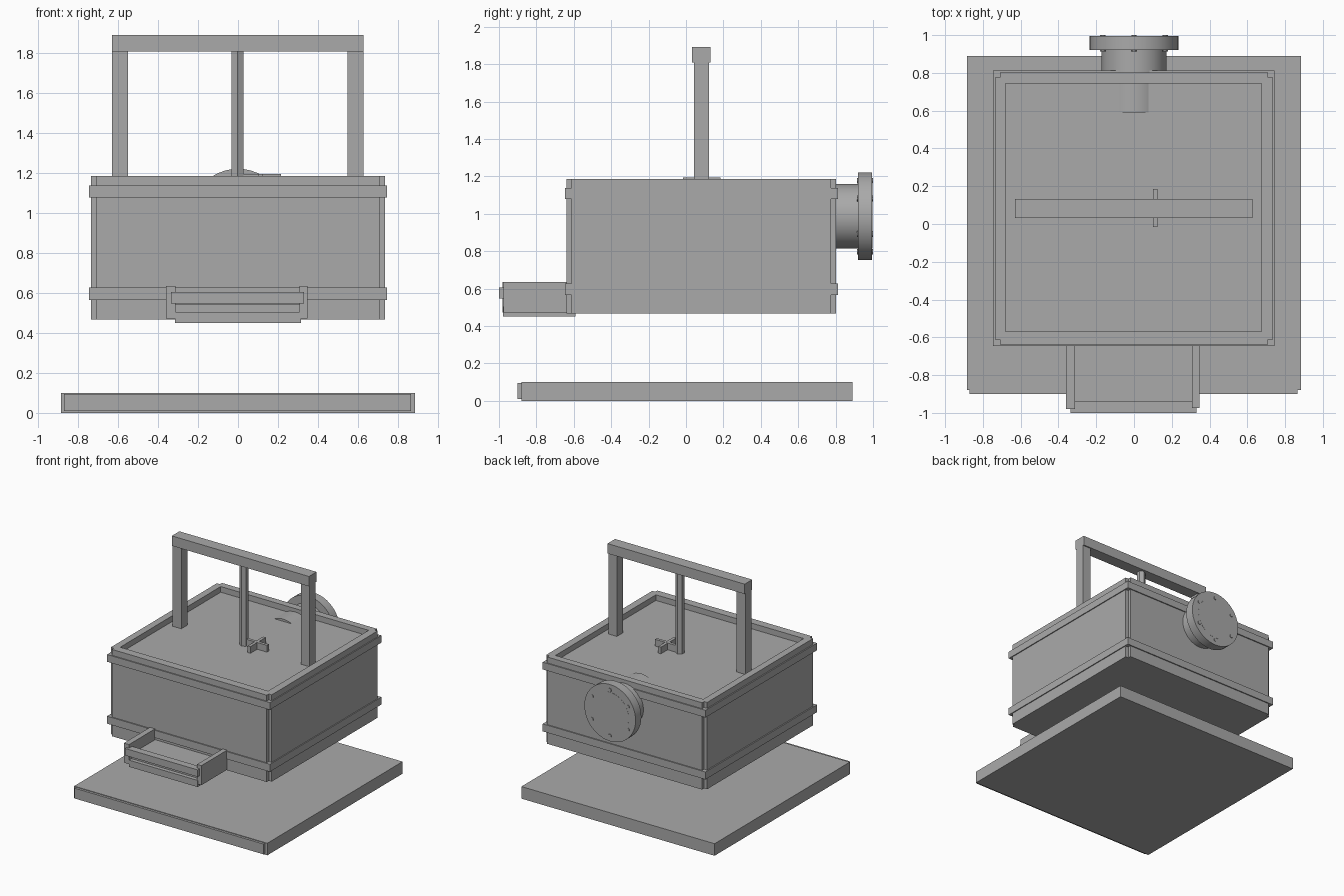
import bpy, bmesh, math

if "Cube" in bpy.data.objects:
    bpy.data.objects.remove(bpy.data.objects["Cube"], do_unlink=True)

GREY = (0.4, 0.4, 0.4, 1.0)
grey = bpy.data.materials.new("plain_grey")
grey.use_nodes = True
grey.diffuse_color = GREY
grey.node_tree.nodes["Principled BSDF"].inputs["Base Color"].default_value = GREY


def finish(name, bm):
    bmesh.ops.recalc_face_normals(bm, faces=bm.faces)
    mesh = bpy.data.meshes.new(name)
    bm.to_mesh(mesh)
    bm.free()
    mesh.materials.append(grey)
    obj = bpy.data.objects.new(name, mesh)
    bpy.context.collection.objects.link(obj)
    return obj


def prism(name, outline, z0, z1):
    bm = bmesh.new()
    base = bm.faces.new([bm.verts.new((x, y, z0)) for x, y in outline])
    top = bmesh.ops.extrude_face_region(bm, geom=[base])
    verts = [v for v in top["geom"] if isinstance(v, bmesh.types.BMVert)]
    bmesh.ops.translate(bm, verts=verts, vec=(0, 0, z1 - z0))
    return finish(name, bm)


def box(name, x0, x1, y0, y1, z0, z1):
    return prism(name, [(x0, y0), (x1, y0), (x1, y1), (x0, y1)], z0, z1)


def cylinder(name, sides, radius, depth, location, rotation=(0, 0, 0)):
    bpy.ops.mesh.primitive_cylinder_add(vertices=sides, radius=radius, depth=depth,
                                        location=location, rotation=rotation)
    obj = bpy.context.object
    obj.name = name
    obj.data.materials.append(grey)
    if sides > 8:
        bpy.ops.object.shade_smooth_by_angle(angle=math.radians(35))
    return obj


def drum(name, sides, radius, x, z, y0, y1):
    return cylinder(name, sides, radius, y1 - y0, (x, (y0 + y1) / 2, z),
                    (math.pi / 2, 0, 0))


# Ground slab with a thin front strip
box("base_slab", -0.885, 0.885, -0.88, 0.89, 0, 0.1)
box("base_front_strip", -0.87, 0.865, -0.9, -0.88, 0.01, 0.095)

# Tank with notched corners and a shallow recess in the top
X, Y0, Y1, N = 0.737, -0.638, 0.803, 0.027
outline = [(-X + N, Y0), (X - N, Y0), (X - N, Y0 + N), (X, Y0 + N),
           (X, Y1 - N), (X - N, Y1 - N), (X - N, Y1), (-X + N, Y1),
           (-X + N, Y1 - N), (-X, Y1 - N), (-X, Y0 + N), (-X + N, Y0 + N)]
tank = prism("tank_body", outline, 0.468, 1.187)
cutter = box("recess_cutter", -0.68, 0.675, -0.57, 0.745, 1.14, 1.3)
cutter.hide_render = True
cut = tank.modifiers.new("recess", "BOOLEAN")
cut.operation = "DIFFERENCE"
cut.solver = "EXACT"
cut.object = cutter
bpy.context.view_layer.objects.active = tank
bpy.ops.object.modifier_apply(modifier=cut.name)
bpy.data.objects.remove(cutter, do_unlink=True)

# Bands around the tank, open in the middle
for name, z0, z1 in (("lower_band", 0.565, 0.627), ("upper_band", 1.078, 1.138)):
    box(name, -0.747, 0.745, -0.647, 0.812, z0, z1)

# Lifting frame
box("frame_beam", -0.63, 0.627, 0.033, 0.132, 1.81, 1.892)
for name, x0, x1 in (("right_post", -0.63, -0.55), ("left_post", 0.548, 0.627)):
    box(name, x0, x1, 0.043, 0.122, 1.13, 1.82)

# Hexagonal stem and cross handle
cylinder("stem", 6, 0.034, 0.69, (-0.003, 0.083, 1.475))
box("cross_long_bar", 0, 0.215, 0.072, 0.097, 1.13, 1.196)
box("cross_short_bar", 0.1, 0.125, -0.017, 0.185, 1.13, 1.195)

# Round outlet with bolted flange
ZC = 0.987
drum("outlet_pipe", 48, 0.172, 0, ZC, 0.59, 0.996)
drum("outlet_flange", 48, 0.235, 0, ZC, 0.92, 0.995)
for i in range(6):
    a = math.radians(30 + 60 * i)
    drum("flange_bolt", 10, 0.015, 0.19 * math.cos(a), ZC + 0.19 * math.sin(a),
         0.913, 1.0)

# Front tray
box("tray_right_wall", -0.36, -0.313, -0.98, -0.63, 0.473, 0.635)
box("tray_left_wall", 0.307, 0.347, -0.975, -0.63, 0.473, 0.635)
box("tray_bottom", -0.316, 0.315, -0.978, -0.59, 0.45, 0.505)
box("tray_floor", -0.314, 0.308, -0.945, -0.63, 0.5, 0.545)
box("tray_front_rail", -0.335, 0.33, -1.0, -0.94, 0.547, 0.605)
